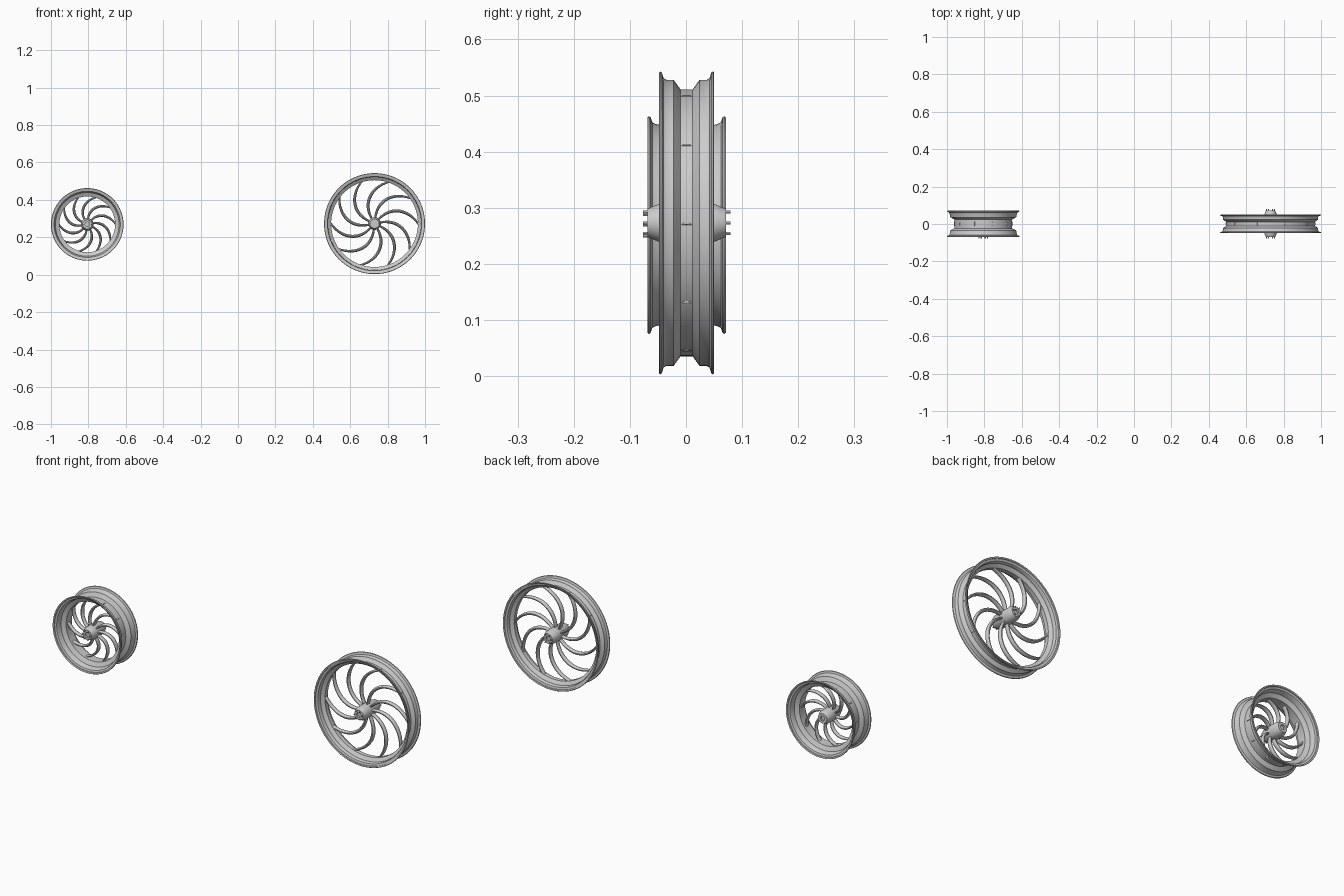
import bpy, bmesh, math
from mathutils import Vector

if "Cube" in bpy.data.objects:
    bpy.data.objects.remove(bpy.data.objects["Cube"])

metal = bpy.data.materials.new("light grey metal")
metal.use_nodes = True
metal.diffuse_color = (0.6, 0.6, 0.6, 1)
metal.node_tree.nodes["Principled BSDF"].inputs["Base Color"].default_value = (0.6, 0.6, 0.6, 1)


def finish(name, bm, centre):
    bmesh.ops.recalc_face_normals(bm, faces=bm.faces)
    mesh = bpy.data.meshes.new(name)
    bm.to_mesh(mesh)
    bm.free()
    mesh.materials.append(metal)
    obj = bpy.data.objects.new(name, mesh)
    obj.location = centre
    bpy.context.collection.objects.link(obj)
    bpy.ops.object.select_all(action='DESELECT')
    obj.select_set(True)
    bpy.context.view_layer.objects.active = obj
    bpy.ops.object.shade_smooth_by_angle(angle=math.radians(35))
    return obj


def skin(bm, rings, loop):
    """Bridge rings of points; loop joins the last ring to the first, otherwise cap the ends."""
    rows = [[bm.verts.new(p) for p in ring] for ring in rings]
    n = len(rows[0])
    pairs = list(zip(rows, rows[1:])) + ([(rows[-1], rows[0])] if loop else [])
    for a, b in pairs:
        for i in range(n):
            bm.faces.new((a[i], a[(i + 1) % n], b[(i + 1) % n], b[i]))
    if not loop:
        bm.faces.new(rows[0])
        bm.faces.new(rows[-1])


def lathe(name, profile, centre, loop, steps=96):
    """Turn (radius, y) points about the axle."""
    bm = bmesh.new()
    turn = [2 * math.pi * i / steps for i in range(steps)]
    skin(bm, [[(r * math.cos(a), y, r * math.sin(a)) for a in turn] for r, y in profile], loop)
    return finish(name, bm, centre)


def rim(name, centre, half, wall=0.006):
    # half is the outer outline from the lip to the middle, mirrored across the wheel
    outer = [(r, -y) for r, y in half] + [(r, y) for r, y in reversed(half)]
    inner = [(r - wall, y * 0.97) for r, y in reversed(outer)]
    lathe(name, outer + inner, centre, True)


def spokes(name, centre, count, r0, r1, sweep, width, depth, y_hub, phase, steps=20, sides=10):
    bm = bmesh.new()
    for k in range(count):
        start = phase + 2 * math.pi * k / count
        path = []
        for i in range(steps + 1):
            t = i / steps
            r, a = r0 + (r1 - r0) * t, start + sweep * t ** 1.6
            path.append(Vector((r * math.cos(a), y_hub * (1 - t) ** 2, r * math.sin(a))))
        rings = []
        for i, p in enumerate(path):
            t = i / steps
            along = path[min(i + 1, steps)] - path[max(i - 1, 0)]
            side = along.cross(Vector((0, 1, 0))).normalized()
            w = width * (0.7 + 0.5 * math.sin(math.pi * t))
            rings.append([p + side * w * math.cos(b) + Vector((0, depth * math.sin(b), 0))
                          for b in (2 * math.pi * j / sides for j in range(sides))])
        skin(bm, rings, False)
    finish(name, bm, centre)


def bolts(name, centre, count, ring, y, size, length):
    bm = bmesh.new()
    for k in range(count):
        a = 2 * math.pi * k / count
        x, z = ring * math.cos(a), ring * math.sin(a)
        hexagon = [(size * math.cos(i * math.pi / 3), size * math.sin(i * math.pi / 3)) for i in range(6)]
        skin(bm, [[(x + u, y + d, z + v) for u, v in hexagon] for d in (-length / 2, length / 2)], False)
    finish(name, bm, centre)


# Large narrow wheel
big = (0.73, 0.001, 0.273)
rim("large_rim", big, [(0.268, 0.049), (0.27, 0.047), (0.268, 0.044), (0.258, 0.041),
                       (0.255, 0.036), (0.255, 0.023), (0.238, 0.011)])
spokes("large_spokes", big, 10, 0.025, 0.236, -0.85, 0.007, 0.012, 0, 0.2)
lathe("large_hub", [(0.012, -0.062), (0.012, -0.07), (0.025, -0.07), (0.034, -0.049), (0.034, 0.049),
                    (0.025, 0.07), (0.012, 0.07), (0.012, 0.062)], big, False, 48)
for side, y in (("front", -0.074), ("back", 0.074)):
    bolts("large_%s_bolts" % side, big, 6, 0.022, y, 0.003, 0.008)

# Small wide wheel
small = (-0.806, 0.001, 0.269)
rim("small_rim", small, [(0.192, 0.07), (0.194, 0.067), (0.192, 0.064), (0.183, 0.061),
                         (0.18, 0.055), (0.176, 0.035), (0.155, 0.024)])
spokes("small_spokes", small, 10, 0.025, 0.154, -0.85, 0.006, 0.012, -0.02, 0.2)
lathe("small_hub", [(0.012, -0.058), (0.012, -0.067), (0.025, -0.067), (0.034, -0.045), (0.034, 0.03),
                    (0.025, 0.05), (0.012, 0.05), (0.012, 0.042)], small, False, 48)
bolts("small_front_bolts", small, 6, 0.022, -0.072, 0.003, 0.012)
